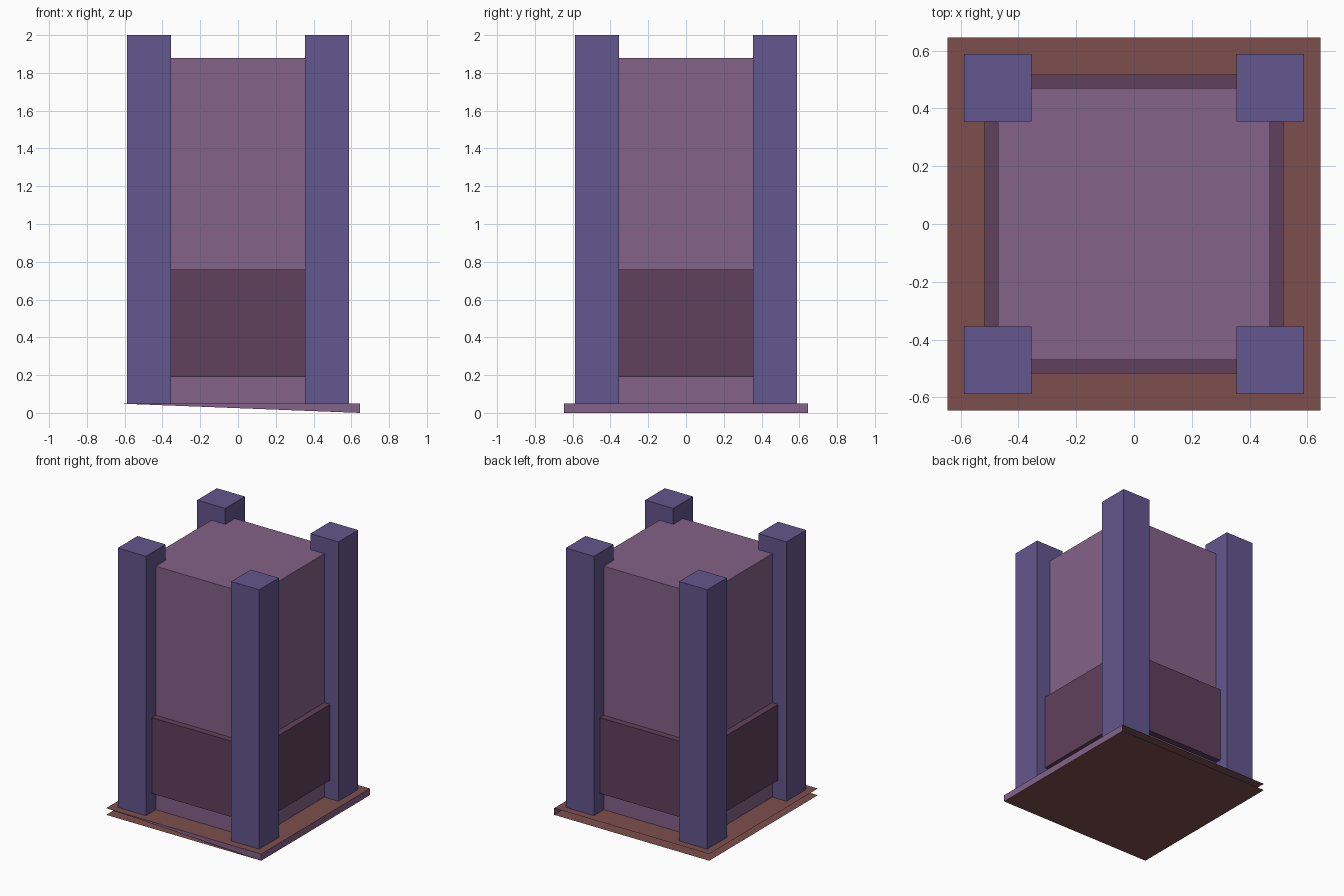
import bpy, bmesh

cube = bpy.data.objects.get("Cube")
if cube:
    bpy.data.objects.remove(cube, do_unlink=True)


def material(name, rgb):
    """Flat material from 0-255 sRGB values, stored as linear."""
    lin = [c / 255 / 12.92 if c < 11 else ((c / 255 + 0.055) / 1.055) ** 2.4 for c in rgb]
    mat = bpy.data.materials.new(name)
    mat.use_nodes = True
    mat.diffuse_color = (*lin, 1)
    bsdf = next(n for n in mat.node_tree.nodes if n.type == 'BSDF_PRINCIPLED')
    bsdf.inputs["Base Color"].default_value = (*lin, 1)
    return mat


INDIGO = material("indigo", (99, 87, 142))
MAUVE = material("mauve", (133, 98, 137))
PLUM = material("dark plum", (96, 65, 92))
BROWN = material("red brown", (125, 79, 77))


def add_object(name, bm, *mats):
    mesh = bpy.data.meshes.new(name)
    bm.to_mesh(mesh)
    bm.free()
    for mat in mats:
        mesh.materials.append(mat)
    obj = bpy.data.objects.new(name, mesh)
    bpy.context.collection.objects.link(obj)
    return obj


def box(name, mat, x, y, half, z0, z1):
    """Square upright block between heights z0 and z1."""
    bm = bmesh.new()
    bmesh.ops.create_cube(bm, size=2)
    for v in bm.verts:
        v.co = (x + v.co.x * half, y + v.co.y * half, z1 if v.co.z > 0 else z0)
    return add_object(name, bm, mat)


BASE_TOP = 0.05

# Base: two sheets, closed on the +x side, half closed at the front, open elsewhere
S = 0.645
bm = bmesh.new()
corners = [(-S, -S), (S, -S), (S, S), (-S, S)]
low = [bm.verts.new((x, y, 0)) for x, y in corners]
top = [bm.verts.new((x, y, BASE_TOP)) for x, y in corners]
bm.faces.new(low[::-1])
bm.faces.new(top)
for side in ([low[1], low[2], top[2], top[1]], [low[1], top[1], top[0]]):
    bm.faces.new(side).material_index = 1
add_object("base", bm, BROWN, MAUVE)

# Core block and the raised band around its lower part
box("core", MAUVE, 0, 0, 0.47, BASE_TOP, 1.88)
box("band", PLUM, 0, 0, 0.518, 0.19, 0.76)

# Four corner pillars
for fb, sy in (("front", -1), ("back", 1)):
    for lr, sx in (("left", 1), ("right", -1)):
        box(f"{fb}_{lr}_pillar", INDIGO, sx * 0.471, sy * 0.471, 0.117, BASE_TOP, 2.0)
